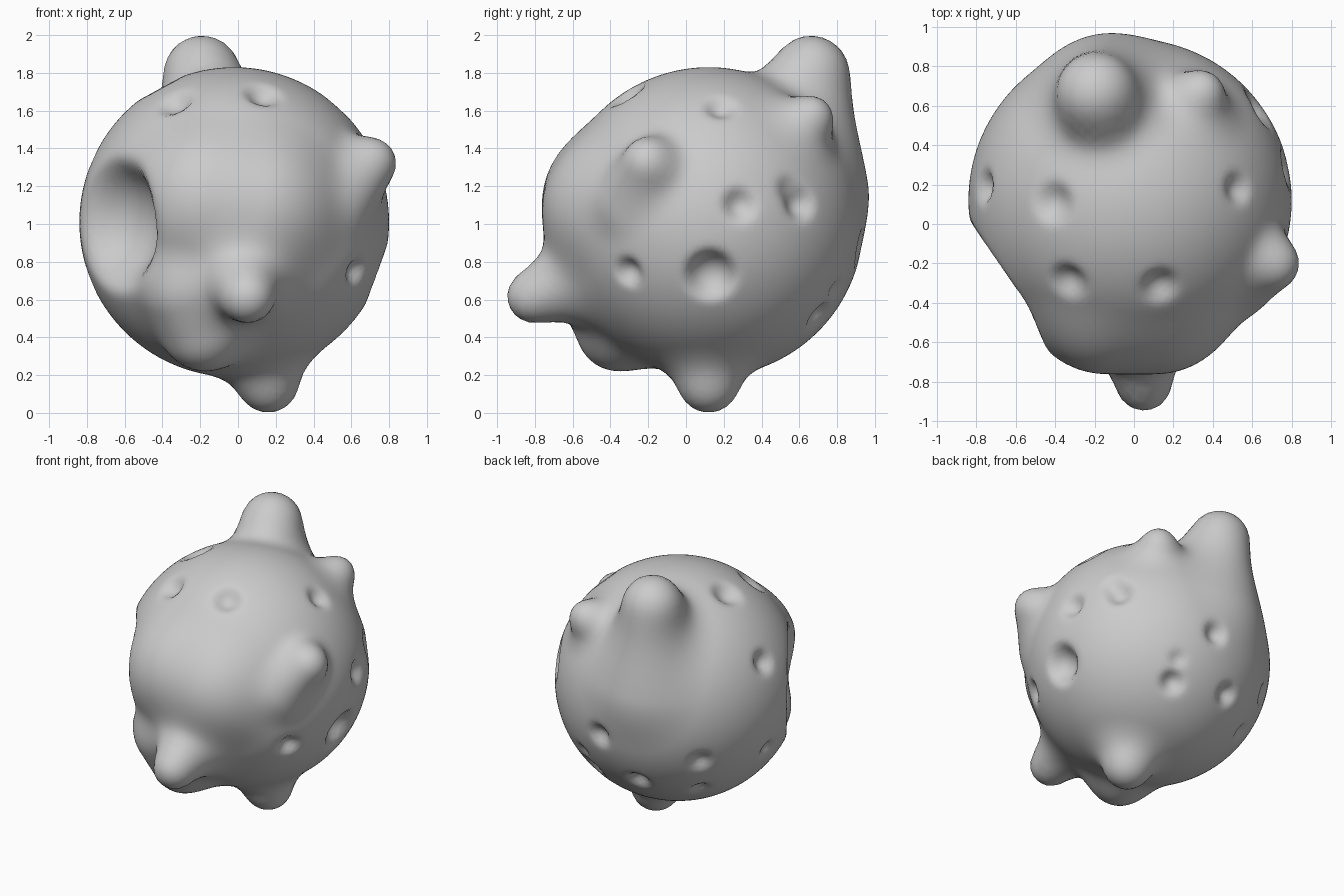
import bpy, bmesh
from mathutils import Vector as V

C = V((-0.02, 0.12, 1.01))   # body centre
R = 0.82                     # body radius

# Bumps: tip centre, root centre, tip radius, root radius, blend width
bumps = [
    ((-0.19, 0.66, 1.79), (-0.15, 0.67, 1.20), 0.21, 0.25, 0.20),   # top horn running down the back
    ((0.70, -0.20, 1.32), (0.54, -0.30, 1.12), 0.14, 0.15, 0.12),   # right knob
    ((0.34, 0.66, 1.56), (0.27, 0.51, 1.42), 0.12, 0.20, 0.14),     # small back right knob
    ((0.16, 0.12, 0.165), (0.13, 0.12, 0.42), 0.165, 0.22, 0.15),   # foot
    ((0.05, -0.80, 0.62), (0.02, -0.48, 0.74), 0.15, 0.27, 0.16),   # nose
    ((-0.15, -0.36, 1.12), (0.12, -0.36, 1.08), 0.40, 0.40, 0.10),  # front brow
    ((-0.27, -0.44, 0.64), (-0.18, -0.36, 0.44), 0.21, 0.22, 0.14), # chin ridge
]
# Craters: position on the surface, opening radius, depth
pits = [
    ((-0.66, -0.33, 1.00), 0.34, 0.28),
    ((0.74, 0.13, 0.73), 0.13, 0.11),
    ((0.62, -0.30, 0.75), 0.07, 0.06),
    ((0.76, 0.28, 1.10), 0.085, 0.06),
    ((0.62, 0.59, 1.11), 0.085, 0.07),
    ((0.65, 0.55, 1.18), 0.07, 0.04),
    ((0.52, 0.18, 1.61), 0.075, 0.05),
    ((0.13, -0.31, 1.68), 0.09, 0.06),
    ((-0.34, -0.30, 1.66), 0.09, 0.06),
    ((-0.41, 0.11, 1.73), 0.10, 0.06),
    ((-0.76, 0.19, 1.35), 0.075, 0.06),
    ((0.06, 0.93, 0.87), 0.075, 0.06),
    ((-0.16, 0.78, 0.54), 0.07, 0.06),
    ((-0.58, 0.66, 0.75), 0.07, 0.05),
    ((-0.50, 0.54, 0.47), 0.05, 0.045),
    ((-0.78, 0.17, 0.71), 0.055, 0.045),
    ((0.26, 0.71, 0.51), 0.075, 0.06),
    ((0.28, 0.79, 0.65), 0.05, 0.03),
]

def smin(a, b, k):
    h = max(k - abs(a - b), 0.0) / k
    return min(a, b) - h * h * k * 0.25

caps = []
for a, b, r1, r2, k in bumps:
    a, ab = V(a) - C, V(b) - V(a)
    caps.append((a, ab, ab.length_squared, r1, r2 - r1, k))

# Distance to the body with all bumps blended in
def solid(p):
    d = p.length - R
    for a, ab, l2, r, dr, k in caps:
        t = min(max((p - a).dot(ab) / l2, 0.0), 1.0)
        d = smin(d, (p - a - ab * t).length - r - dr * t, k)
    return d

def radius_along(n, field):
    lo, hi = 0.3, 1.4
    for _ in range(14):
        m = (lo + hi) / 2
        if field(n * m) < 0:
            lo = m
        else:
            hi = m
    return (lo + hi) / 2

# Turn every crater into a cutting ball resting in the bumped surface
balls = []
for pos, a, dep in pits:
    big = a > 0.3
    n = (V(pos) - C).normalized()
    rad = (a * a + dep * dep) / (2 * dep)
    base = R if big else radius_along(n, solid)
    balls.append((n, n * (base - dep + rad), rad, 0.10 if big else 0.03, a))

# Body: dense ball pushed out to the blended surface
bm = bmesh.new()
bmesh.ops.create_icosphere(bm, subdivisions=6, radius=1.0)
for v in bm.verts:
    n = v.co.normalized()
    near = [b for b in balls if (n - b[0]).length < b[4] * 2 + 0.1]

    def field(p):
        d = solid(p)
        for _, c, rad, k, _a in near:
            d = -smin(-d, (p - c).length - rad, k)
        return d
    v.co = C + n * radius_along(n, field)
for _ in range(2):
    bmesh.ops.smooth_vert(bm, verts=bm.verts, factor=0.3,
                          use_axis_x=True, use_axis_y=True, use_axis_z=True)
for f in bm.faces:
    f.smooth = True
me = bpy.data.meshes.new("lumpy_body")
bm.to_mesh(me)
bm.free()
ob = bpy.data.objects.new("lumpy_body", me)
bpy.context.collection.objects.link(ob)
